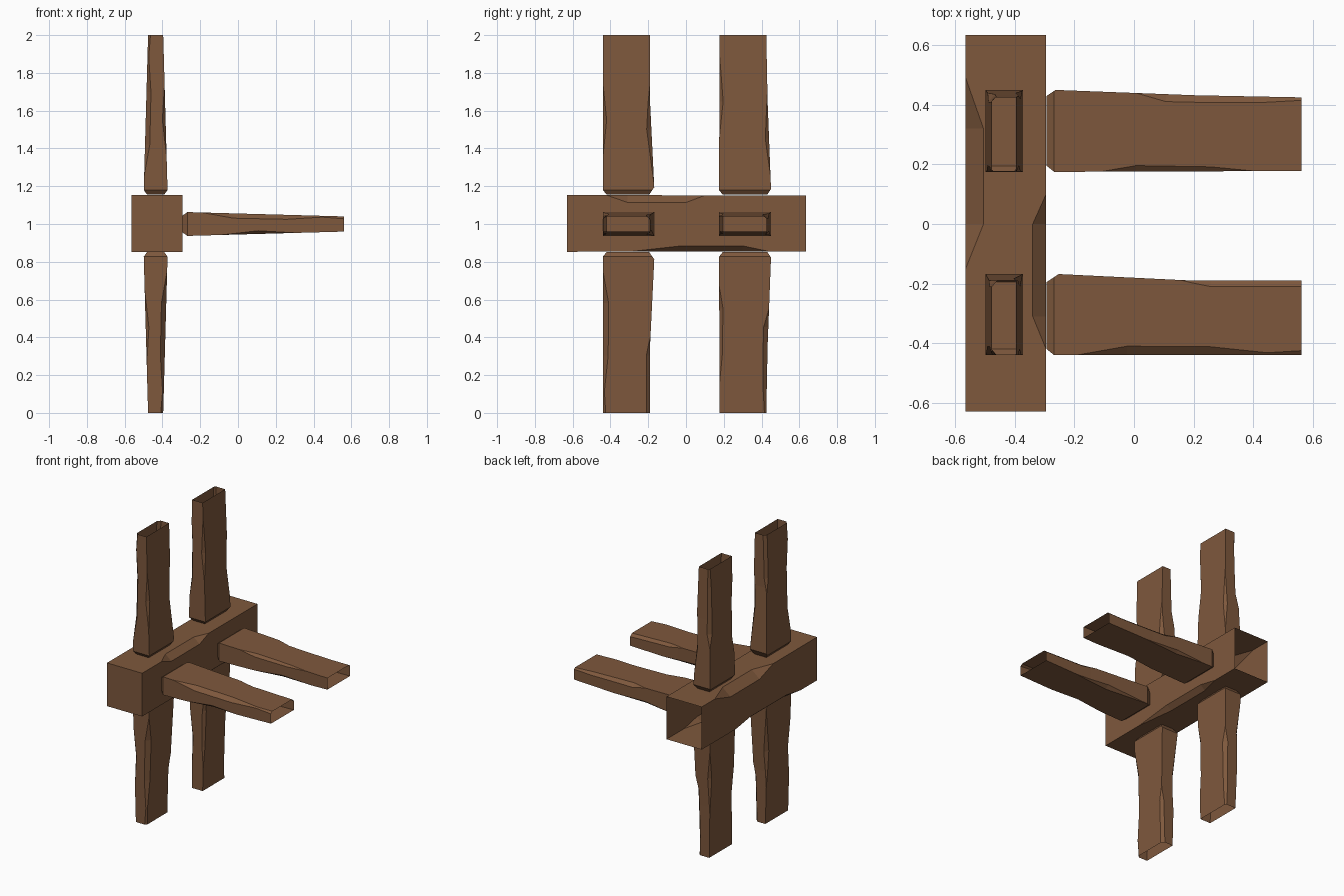
import bpy
import bmesh
from math import pi
from mathutils import Matrix

cube = bpy.data.objects.get("Cube")
if cube:
    bpy.data.objects.remove(cube)

# Brown timber
wood = bpy.data.materials.new("brown_wood")
wood.use_nodes = True
colour = (0.21, 0.098, 0.046, 1)
wood.diffuse_color = colour
bsdf = next(n for n in wood.node_tree.nodes if n.type == "BSDF_PRINCIPLED")
bsdf.inputs["Base Color"].default_value = colour
bsdf.inputs["Roughness"].default_value = 0.9

CORNERS = ((-1, -1), (1, -1), (1, 1), (-1, 1))


def value(profile, t):
    """Linear value of a (position, value) profile at t."""
    if t <= profile[0][0]:
        return profile[0][1]
    for (a, p), (b, q) in zip(profile, profile[1:]):
        if t <= b:
            return p + (q - p) * (t - a) / (b - a)
    return profile[-1][1]


def hewn_timber(name, low, high, half, chips, matrix):
    """Hollow timber along local x, closed at its start and open at its end,
    with worn chips along its four long edges."""
    stations = sorted({t for prof in (low, high, half, *chips) for t, _ in prof})
    bm = bmesh.new()
    rings = []
    for t in stations:
        ring = []
        for i, ((su, sv), chip) in enumerate(zip(CORNERS, chips)):
            u = value(high if su > 0 else low, t)
            v = sv * value(half, t)
            c = value(chip, t)
            pair = [(t, u, v - sv * c * 0.85), (t, u - su * c, v)]
            if i % 2:
                pair.reverse()
            ring += [bm.verts.new(p) for p in pair]
        rings.append(ring)
    for a, b in zip(rings, rings[1:]):
        for i in range(len(a)):
            j = (i + 1) % len(a)
            bm.faces.new((a[i], a[j], b[j], b[i]))
    bm.faces.new(rings[0])
    bmesh.ops.remove_doubles(bm, verts=bm.verts, dist=0.0005)
    bmesh.ops.triangulate(bm, faces=bm.faces)
    bmesh.ops.recalc_face_normals(bm, faces=bm.faces)
    bm.transform(matrix)
    mesh = bpy.data.meshes.new(name)
    bm.to_mesh(mesh)
    bm.free()
    mesh.materials.append(wood)
    obj = bpy.data.objects.new(name, mesh)
    bpy.context.collection.objects.link(obj)
    return obj


# Cross beam, running front to back
beam_chips = (
    [(0.33, 0), (0.6, 0.035), (0.93, 0.035), (1.07, 0)],
    [(0.18, 0), (0.33, 0.03), (0.73, 0.03), (0.89, 0)],
    [(0.48, 0), (0.63, 0.06), (0.95, 0.06), (1.12, 0)],
    [(0.21, 0), (0.32, 0.045), (0.63, 0.045), (0.73, 0)],
)
hewn_timber("cross_beam", [(0, -0.135)], [(0, 0.135)],
            [(0, 0.15), (1.265, 0.148)], beam_chips,
            Matrix.Translation((-0.43, -0.63, 1.003)) @ Matrix.Rotation(pi / 2, 4, "Z"))

# Plank shapes: side edges and chips for the front and back rows
half = [(0, 0.045), (0.025, 0.063), (0.75, 0.043), (0.855, 0.04)]
rows = {
    "front": (
        [(0, -0.42), (0.025, -0.44), (0.855, -0.44)],
        [(0, -0.195), (0.04, -0.168), (0.49, -0.19), (0.855, -0.19)],
        ([(0.2, 0), (0.4, 0.02), (0.6, 0)],
         [(0.05, 0), (0.35, 0.025), (0.6, 0)],
         [(0.45, 0), (0.55, 0.02), (0.855, 0.02)],
         [(0.1, 0), (0.27, 0.03), (0.55, 0.028), (0.74, 0.008), (0.855, 0.015)]),
    ),
    "back": (
        [(0, 0.195), (0.025, 0.175), (0.855, 0.178)],
        [(0, 0.43), (0.03, 0.45), (0.5, 0.432), (0.855, 0.425)],
        ([(0.3, 0), (0.5, 0.02), (0.75, 0)],
         [(0.1, 0), (0.3, 0.02), (0.55, 0)],
         [(0.3, 0), (0.4, 0.025), (0.72, 0.02), (0.855, 0.01)],
         [(0.18, 0), (0.3, 0.02), (0.55, 0.015), (0.7, 0)]),
    ),
}

# Each row has a plank pointing up, down and sideways
directions = {
    "upper": ((-0.436, 0, 1.155), -pi / 2, 0.845 / 0.855),
    "lower": ((-0.436, 0, 0.852), pi / 2, 0.852 / 0.855),
    "side": ((-0.293, 0, 1.0), 0, 1),
}
for row, (low, high, chips) in rows.items():
    for label, (origin, angle, stretch) in directions.items():
        place = (Matrix.Translation(origin) @ Matrix.Rotation(angle, 4, "Y")
                 @ Matrix.Diagonal((stretch, 1, 1, 1)))
        hewn_timber(f"{row}_{label}_plank", low, high, half, chips, place)
